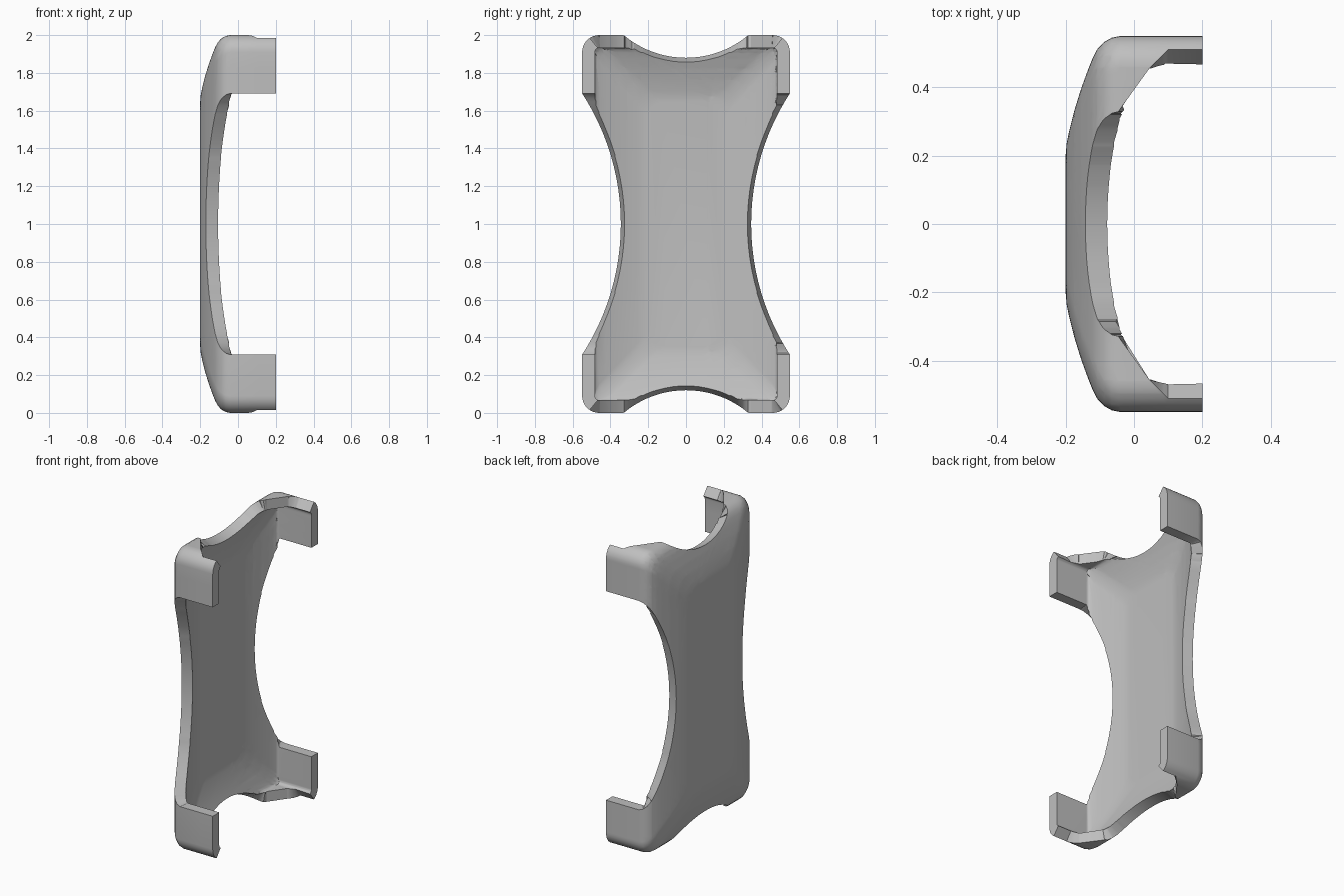
import bpy, bmesh
from math import radians, sin, cos, asin, pi
from mathutils import Vector

if "Cube" in bpy.data.objects:
    bpy.data.objects.remove(bpy.data.objects["Cube"], do_unlink=True)

HALF_Y, HALF_Z, CORNER, WALL = 0.55, 1.0, 0.09, 0.068
X, Y, Z = Vector((1, 0, 0)), Vector((0, 1, 0)), Vector((0, 0, 1))

# Outer skin profile: (x, inset from the outline)
PROFILE = [(0.2, 0), (-0.04, 0), (-0.065, 0.005), (-0.088, 0.018), (-0.107, 0.038),
           (-0.121, 0.065), (-0.135, 0.1), (-0.155, 0.155), (-0.175, 0.22),
           (-0.19, 0.28), (-0.197, 0.315), (-0.2, 0.35)]


def outline(x, inset, steps=8):
    """Rounded rectangle in the yz plane."""
    pts = []
    for k, (sy, sz) in enumerate([(1, 1), (-1, 1), (-1, -1), (1, -1)]):
        cy = sy * (HALF_Y - inset - CORNER)
        cz = HALF_Z + sz * (HALF_Z - inset - CORNER)
        for i in range(steps + 1):
            a = (k + i / steps) * pi / 2
            pts.append((x, cy + CORNER * cos(a), cz + CORNER * sin(a)))
    return pts


def arc(centre, toward, across, radius, half_angle, steps):
    return [centre + radius * (toward * cos(a) + across * sin(a))
            for a in (half_angle * (2 * i / steps - 1) for i in range(steps + 1))]


def carve(bm, faces, chain, axis, inner):
    """Remove the part of the faces inside a convex chain extruded along axis."""
    inside = list(faces)
    for p, q in zip(chain, chain[1:]):
        no = (q - p).cross(axis).normalized()
        if (inner - p).dot(no) > 0:
            no = -no
        geom = set(inside)
        for f in inside:
            geom.update(f.edges)
            geom.update(f.verts)
        res = bmesh.ops.bisect_plane(bm, geom=list(geom), dist=1e-5,
                                     plane_co=p, plane_no=no)
        inside = [g for g in res["geom"] if isinstance(g, bmesh.types.BMFace)
                  and (g.calc_center_median() - p).dot(no) < 0]
    bmesh.ops.delete(bm, geom=inside, context='FACES')


# Domed tray skin
bm = bmesh.new()
rings = [[bm.verts.new(p) for p in outline(x, d)] for x, d in PROFILE]
for a, b in zip(rings, rings[1:]):
    for i in range(len(a)):
        j = (i + 1) % len(a)
        bm.faces.new((a[i], a[j], b[j], b[i]))
bm.faces.new(rings[-1])
bmesh.ops.recalc_face_normals(bm, faces=bm.faces[:])
cap = min(bm.faces, key=lambda f: f.calc_center_median().x)
if cap.normal.x > 0:
    bmesh.ops.reverse_faces(bm, faces=bm.faces[:])

# Long side cutouts
SIDE_R = 1.27
for s in (1, -1):
    centre = Vector((0, s * (0.345 + SIDE_R), HALF_Z))
    region = [f for f in bm.faces if max(v.co.y * s for v in f.verts) > 0.3]
    carve(bm, region, arc(centre, -s * Y, Z, SIDE_R, asin(0.7 / SIDE_R), 24), X, centre)

# End cutouts: a shallow arc, then a flared notch that frees the corner tabs
END_R = 0.514
flare = [(0.3, 0.51), (0.1, 0.51), (0.045, 0.455), (-0.045, 0.33)]
for s in (1, -1):
    def end_faces():
        return [f for f in bm.faces
                if max((v.co.z - HALF_Z) * s for v in f.verts) > 0.6]
    centre = Vector((0, 0, HALF_Z + s * (0.88 + END_R)))
    carve(bm, end_faces(), arc(centre, -s * Z, Y, END_R, asin(0.33 / END_R), 20), X, centre)
    notch = [Vector((x, y, 0)) for x, y in flare]
    notch += [Vector((x, -y, 0)) for x, y in reversed(flare)]
    carve(bm, end_faces(), notch, Z, Vector((0.15, 0, 0)))

bmesh.ops.remove_doubles(bm, verts=bm.verts[:], dist=0.0005)
mesh = bpy.data.meshes.new("clip_on_shell")
bm.to_mesh(mesh)
bm.free()
shell = bpy.data.objects.new("clip_on_shell", mesh)
bpy.context.collection.objects.link(shell)

# Plain grey
grey = bpy.data.materials.new("plain_grey")
grey.use_nodes = True
colour = (0.52, 0.52, 0.52, 1)
grey.diffuse_color = colour
grey.node_tree.nodes["Principled BSDF"].inputs["Base Color"].default_value = colour
mesh.materials.append(grey)

# Wall thickness, grown inward
solid = shell.modifiers.new("wall", 'SOLIDIFY')
solid.thickness = WALL
solid.offset = -1
bpy.ops.object.select_all(action='DESELECT')
shell.select_set(True)
bpy.context.view_layer.objects.active = shell
bpy.ops.object.modifier_apply(modifier=solid.name)
bpy.ops.object.shade_smooth_by_angle(angle=radians(32))
